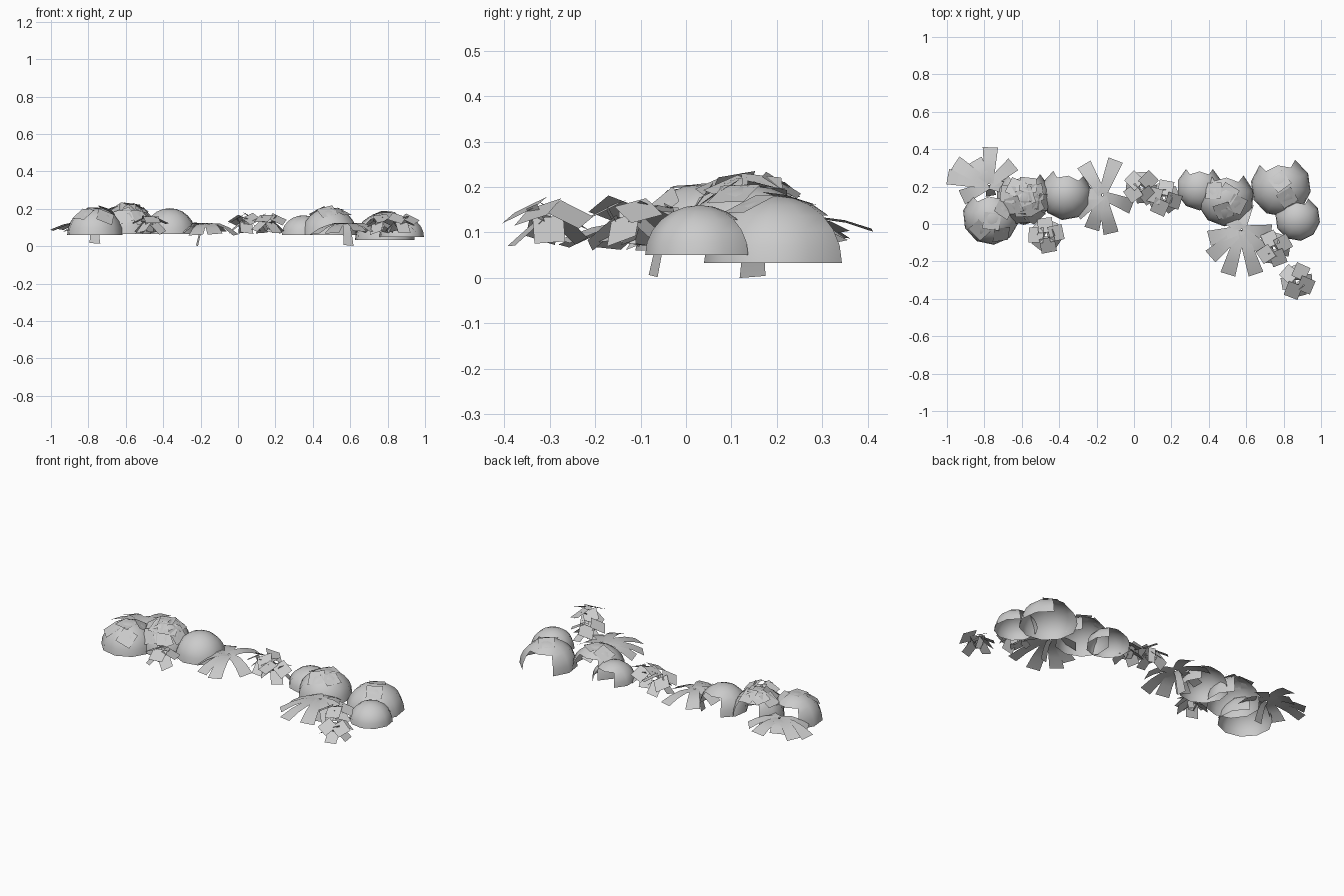
import bpy, bmesh, random
from math import sin, cos, pi, radians
from mathutils import Vector

if "Cube" in bpy.data.objects:
    bpy.data.objects.remove(bpy.data.objects["Cube"])

random.seed(4)


def finish(name, bm, smooth=None):
    me = bpy.data.meshes.new(name)
    bm.to_mesh(me)
    bm.free()
    ob = bpy.data.objects.new(name, me)
    bpy.context.collection.objects.link(ob)
    if smooth:
        bpy.ops.object.select_all(action='DESELECT')
        ob.select_set(True)
        bpy.context.view_layer.objects.active = ob
        bpy.ops.object.shade_smooth_by_angle(angle=radians(smooth))
    return ob


def quad(bm, c, u, v):
    """Flat plate centred on c with half-axes u and v."""
    bm.faces.new([bm.verts.new(p) for p in (c - u - v, c + u - v, c + u + v, c - u + v)])


def dome(name, x, y, z, r, h, turn=90, segs=10, rings=6):
    """Open-bottomed bush shell with a doorway-like gap at the back."""
    bm = bmesh.new()
    rows = []
    for j in range(rings):
        e = j * pi / 2 / rings
        rows.append([bm.verts.new((x + r * cos(e) * cos(radians(turn) + i * 2 * pi / segs),
                                   y + r * cos(e) * sin(radians(turn) + i * 2 * pi / segs),
                                   z + h * sin(e))) for i in range(segs)])
    top = bm.verts.new((x, y, z + h))
    for j in range(rings):
        for i in range(segs):
            k = (i + 1) % segs
            if j < 3 and i in (0, segs - 1):
                continue
            if j == rings - 1:
                bm.faces.new((rows[j][i], rows[j][k], top))
            else:
                bm.faces.new((rows[j][i], rows[j][k], rows[j + 1][k], rows[j + 1][i]))
    loose = [v for v in bm.verts if not v.link_faces]
    bmesh.ops.delete(bm, geom=loose, context='VERTS')
    finish(name, bm, 50)


def dome_leaves(name, x, y, z, r, h, spots, size=0.045):
    """Square leaves half sunk into a dome; spots are (azimuth, elevation)."""
    bm = bmesh.new()
    for a, e in spots:
        a, e = radians(a), radians(e)
        n = Vector((cos(e) * cos(a), cos(e) * sin(a), sin(e)))
        t = Vector((-sin(a), cos(a), 0))
        s = n.cross(t)
        w = random.uniform(-0.6, 0.6)
        u = (t * cos(w) + s * sin(w)) * size
        v = (s * cos(w) - t * sin(w)) * size + n * random.uniform(-0.006, 0.006)
        quad(bm, Vector((x + n.x * r, y + n.y * r, z + n.z * h)) - n * 0.003, u, v)
    finish(name, bm)


def rosette(name, x, y, z, leaves):
    """Arching strap leaves; each is (angle, reach, tip height)."""
    bm = bmesh.new()
    for a, reach, tip in leaves:
        d = Vector((cos(radians(a)), sin(radians(a)), 0))
        side = Vector((-d.y, d.x, 0))
        prev = None
        for t in (0.03, 0.4, 0.7, 1):
            w = (0.022 + 0.019 * t) * (0.7 if tip < 0.02 else 1)
            twist = Vector((0, 0, 0.08 * w * (1 if int(a) % 2 else -1)))
            p = Vector((x, y, z + 0.05 * t * (1 - t) + (tip - z) * t ** 1.6)) + d * reach * t
            row = [bm.verts.new(p - side * w - twist), bm.verts.new(p + side * w + twist)]
            if prev:
                bm.faces.new((prev[0], row[0], row[1], prev[1]))
            prev = row
    finish(name, bm, 40)


def clump(name, x, y, z, turn):
    """Small plant: sloping upper leaves, hanging lower leaves, inner sprigs."""
    bm = bmesh.new()
    c = Vector((x, y, z))
    tiers = ((4, 0.054, 0.026, -0.018, 0.041, 0),
             (4, 0.050, -0.012, -0.028, 0.034, 45),
             (3, 0.025, 0.000, 0.034, 0.020, 20))
    for n, r, dz, slope, half, off in tiers:
        for i in range(n):
            a = radians(turn + off + i * 360 / n + random.uniform(-12, 12))
            d = Vector((cos(a), sin(a), 0))
            s = Vector((-sin(a), cos(a), random.uniform(-0.4, 0.4))).normalized()
            quad(bm, c + d * r + Vector((0, 0, dz + random.uniform(-0.008, 0.008))),
                 d * half * 0.95 + Vector((0, 0, slope)), s * half)
    finish(name, bm)


# Bush domes
domes = {
    "bush_left_front": (-0.765, 0.04, 0.06, 0.152, 0.148),
    "bush_left_back": (-0.59, 0.145, 0.065, 0.15, 0.16),
    "bush_left_inner": (-0.365, 0.16, 0.065, 0.14, 0.138),
    "bush_right_inner": (0.35, 0.195, 0.06, 0.122, 0.105),
    "bush_right_middle": (0.49, 0.14, 0.06, 0.153, 0.145),
    "bush_right_back": (0.785, 0.2, 0.033, 0.162, 0.147),
    "bush_right_end": (0.875, 0.03, 0.05, 0.121, 0.11),
}
turns = {"bush_right_end": 98, "bush_left_front": 96, "bush_left_inner": 82,
         "bush_right_back": 98, "bush_right_middle": 87}
for name, d in domes.items():
    dome(name, *d, turn=turns.get(name, 90))

# Leaves lying on the bushes
spots = {
    "bush_left_front": [(-80, 80), (-130, 50), (-60, 42), (30, 58)],
    "bush_left_back": [(0, 86), (-90, 64), (-40, 60), (-140, 62), (-100, 38), (-60, 36),
                       (20, 62), (70, 62), (130, 64), (-15, 42), (170, 54)],
    "bush_right_middle": [(60, 80), (-100, 62), (-30, 62), (150, 60)],
    "bush_right_back": [(100, 80), (-60, 64)],
}
for name, s in spots.items():
    dome_leaves(name + "_leaves", *domes[name], s)

# Strap-leaved plants
rosette("fern_left", -0.775, 0.21, 0.125,
        [(169, 0.225, 0.085), (147, 0.215, 0.09), (120, 0.15, 0.10), (88, 0.2, 0.105),
         (40, 0.17, 0.09), (-10, 0.16, 0.08), (205, 0.16, 0.08), (-80, 0.06, 0.015)])
rosette("fern_middle", -0.17, 0.155, 0.12,
        [(69, 0.2, 0.08), (121, 0.19, 0.085), (-21, 0.17, 0.06), (-77, 0.21, 0.065),
         (-107, 0.19, 0.06), (-145, 0.17, 0.07), (175, 0.15, 0.08), (190, 0.05, 0.002)])
rosette("fern_right", 0.575, -0.03, 0.12,
        [(-165, 0.18, 0.07), (-139, 0.22, 0.065), (-107, 0.25, 0.07), (-72, 0.25, 0.08),
         (-43, 0.22, 0.08), (-5, 0.16, 0.08), (80, 0.14, 0.07), (140, 0.14, 0.08), (-70, 0.045, 0.004)])

# Small leafy clumps
for i, (x, y, z, t) in enumerate([(-0.47, -0.06, 0.118, 10), (0.04, 0.195, 0.118, 40),
                                  (0.16, 0.14, 0.118, 75), (0.75, -0.13, 0.118, 25),
                                  (0.87, -0.305, 0.118, 60)]):
    clump("small_plant_%d" % (i + 1), x, y, z, t)
